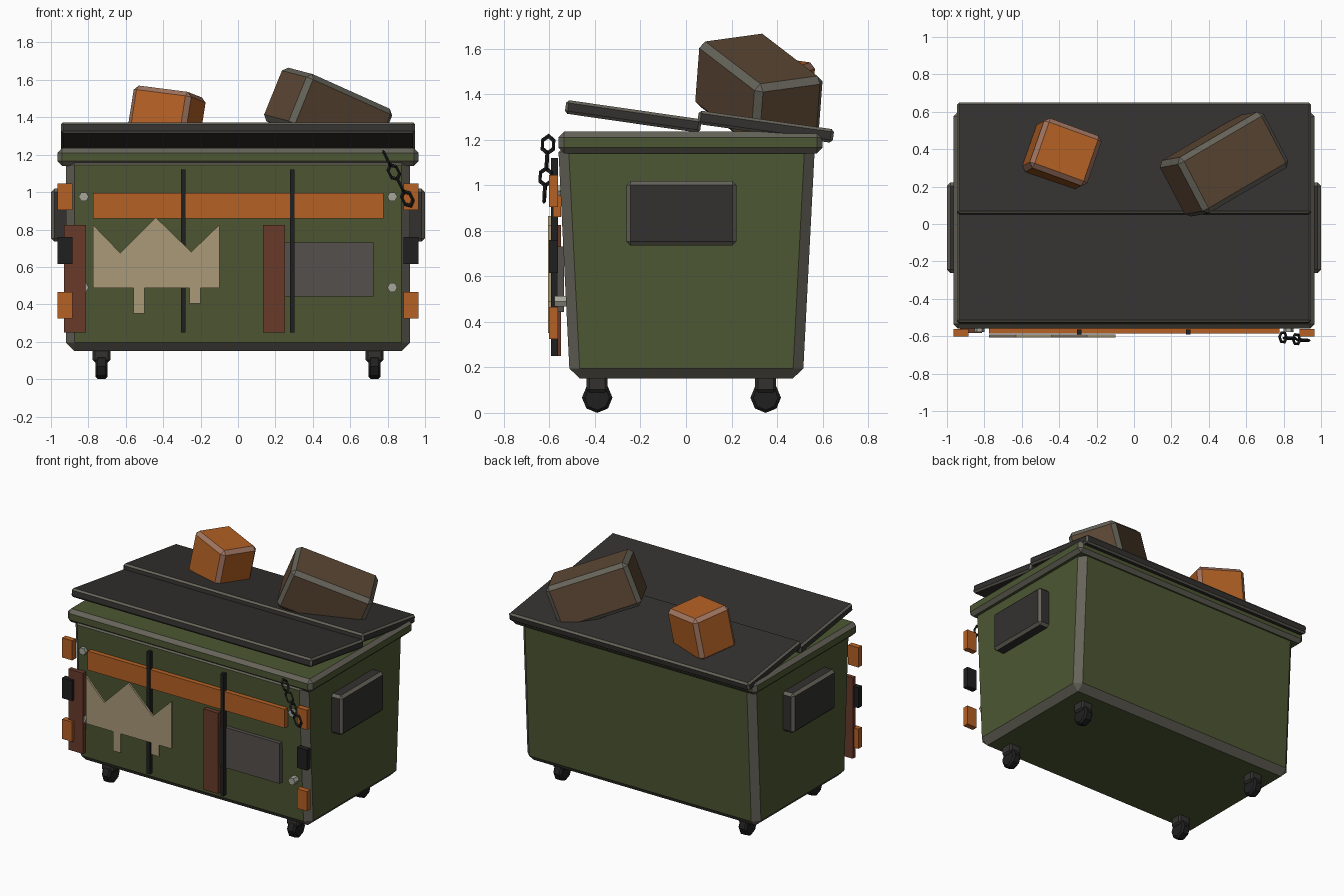
import bpy, bmesh, math
from mathutils import Matrix, Vector

if "Cube" in bpy.data.objects:
    bpy.data.objects.remove(bpy.data.objects["Cube"])


def mat(name, r, g, b):
    m = bpy.data.materials.new(name)
    m.diffuse_color = (r, g, b, 1)
    m.use_nodes = True
    m.node_tree.nodes["Principled BSDF"].inputs["Base Color"].default_value = m.diffuse_color
    return m


GREEN = mat("green_paint", 0.075, 0.095, 0.033)
EDGE = mat("worn_edge", 0.13, 0.125, 0.10)
DARK = mat("dark_plastic", 0.033, 0.031, 0.029)
BLACK = mat("black_metal", 0.014, 0.014, 0.014)
ORANGE = mat("orange", 0.46, 0.12, 0.018)
ORANGE_EDGE = mat("orange_edge", 0.36, 0.18, 0.12)
BROWN = mat("cardboard", 0.11, 0.065, 0.036)
TAN = mat("paper", 0.40, 0.32, 0.19)
RUST = mat("rust", 0.14, 0.042, 0.023)
GREY = mat("grey_patch", 0.09, 0.08, 0.072)
STEEL = mat("bolt_steel", 0.38, 0.38, 0.32)


def finish(name, bm, material, bevel=0, edge=None, angle=None):
    bmesh.ops.recalc_face_normals(bm, faces=bm.faces[:])
    me = bpy.data.meshes.new(name)
    bm.to_mesh(me)
    bm.free()
    ob = bpy.data.objects.new(name, me)
    bpy.context.collection.objects.link(ob)
    me.materials.append(material)
    if bevel:
        mod = ob.modifiers.new("chamfer", 'BEVEL')
        mod.width, mod.segments = bevel, 1
        mod.limit_method = 'ANGLE'
        mod.angle_limit = math.radians(angle or 30)
        if edge:
            me.materials.append(edge)
            mod.material = 1
    return ob


def box(name, lo, hi, material, bevel=0, edge=None):
    """Axis-aligned box between two corners."""
    lo, hi = Vector(lo), Vector(hi)
    bm = bmesh.new()
    bmesh.ops.create_cube(bm, size=1, matrix=Matrix.Translation((lo + hi) / 2) @ Matrix.Diagonal((*(hi - lo), 1)))
    return finish(name, bm, material, bevel, edge)


def turned_box(name, size, loc, rot, material, bevel, edge):
    bm = bmesh.new()
    bmesh.ops.create_cube(bm, size=1, matrix=Matrix.Diagonal((*size, 1)))
    ob = finish(name, bm, material, bevel, edge)
    ob.location, ob.rotation_euler = loc, rot
    return ob


def prism(name, pts, axis, a, b, material, bevel=0, edge=None):
    """Outline extruded along x (points are y,z) or y (points are x,z)."""
    place = (lambda p, d: (d, p[0], p[1])) if axis == 'x' else (lambda p, d: (p[0], d, p[1]))
    bm = bmesh.new()
    face = bm.faces.new([bm.verts.new(place(p, a)) for p in pts])
    ext = bmesh.ops.extrude_face_region(bm, geom=[face])
    shift = Vector(place((0, 0), b - a))
    bmesh.ops.translate(bm, vec=shift, verts=[v for v in ext["geom"] if isinstance(v, bmesh.types.BMVert)])
    return finish(name, bm, material, bevel, edge)


def cylinder(name, sides, radius, depth, loc, rot, material, bevel=0, turn=0):
    bm = bmesh.new()
    m = Matrix.Translation(loc) @ rot @ Matrix.Rotation(turn, 4, 'Z')
    bmesh.ops.create_cone(bm, cap_ends=True, segments=sides, radius1=radius, radius2=radius, depth=depth, matrix=m)
    return finish(name, bm, material, bevel, angle=60)


# Tapered bin and its rim
prism("bin_body", [(-0.51, 0.15), (0.513, 0.15), (0.567, 1.19), (-0.562, 1.19)], 'x', -0.92, 0.92, GREEN, 0.045, EDGE)
box("rim", (-0.965, -0.56, 1.14), (0.965, 0.60, 1.235), GREEN, 0.025, EDGE)

# Two lids, sloping to the back
turned_box("front_lid", (1.895, 0.60, 0.06), (0, -0.232, 1.302), (math.radians(-8.2), 0, 0), DARK, 0.012, EDGE)
turned_box("back_lid", (1.895, 0.60, 0.06), (0, 0.35, 1.257), (math.radians(-8), 0, 0), DARK, 0.012, EDGE)

# Rubbish on the lids
turned_box("orange_box", (0.33, 0.285, 0.30), (-0.385, 0.375, 1.39), (-0.13, 0.12, -0.35), ORANGE, 0.025, ORANGE_EDGE)
turned_box("cardboard_box", (0.57, 0.34, 0.31), (0.482, 0.32, 1.412), (0.13, 0.37, 0.53), BROWN, 0.028, EDGE)

ROT_X = Matrix.Rotation(math.pi / 2, 4, 'Y')
ROT_Y = Matrix.Rotation(math.pi / 2, 4, 'X')
for side, s in (("left", -1), ("right", 1)):
    # Side lifting pocket
    xs = sorted((s * 0.90, s * 1.0))
    box(f"{side}_pocket", (xs[0], -0.262, 0.735), (xs[1], 0.222, 1.018), DARK, 0.018, EDGE)
    # Casters
    for end, y in (("front", -0.39), ("back", 0.35)):
        x = s * 0.73
        box(f"{side}_{end}_caster_mount", (x - 0.047, y - 0.046, 0.09), (x + 0.047, y + 0.046, 0.17), DARK, 0.012)
        cylinder(f"{side}_{end}_wheel", 8, 0.067, 0.065, (x, y, 0.067), ROT_X, BLACK, 0.012)
    # Corner clips on the front
    xs = sorted((s * 0.885, s * 0.965))
    for part, z0, z1, m in (("top", 0.905, 1.045, ORANGE), ("middle", 0.615, 0.76, BLACK), ("bottom", 0.325, 0.465, ORANGE)):
        box(f"{side}_{part}_clip", (xs[0], -0.602, z0), (xs[1], -0.562, z1), m)
    # Hexagonal bolts
    for part, z in (("upper", 0.975), ("lower", 0.49)):
        cylinder(f"{side}_{part}_bolt", 6, 0.027, 0.05, (s * 0.825, -0.552, z), ROT_Y, STEEL, turn=math.pi / 6)

# Flat pieces on the front
box("orange_band", (-0.775, -0.585, 0.86), (0.778, -0.55, 0.995), ORANGE)
box("grey_patch", (0.25, -0.566, 0.443), (0.725, -0.535, 0.73), GREY)
for i, x in enumerate((-0.93, 0.133)):
    box(f"rust_strip_{i + 1}", (x, -0.582, 0.25), (x + 0.117, -0.55, 0.825), RUST)
for i, x in enumerate((-0.293, 0.29)):
    box(f"front_rib_{i + 1}", (x - 0.012, -0.592, 0.25), (x + 0.012, -0.563, 1.12), BLACK)
prism("torn_paper", [(-0.775, 0.825), (-0.63, 0.675), (-0.44, 0.865), (-0.25, 0.68), (-0.10, 0.825),
                     (-0.10, 0.487), (-0.20, 0.487), (-0.20, 0.405), (-0.26, 0.405), (-0.26, 0.487),
                     (-0.50, 0.487), (-0.50, 0.35), (-0.56, 0.35), (-0.56, 0.487), (-0.775, 0.487)],
      'y', -0.606, -0.592, TAN)

# Hanging chain of alternating links
along = Vector((0.45, -0.06, -0.89)).normalized()
across = Vector((0, 1, 0))
across = (across - along * across.dot(along)).normalized()
third = along.cross(across)
for i in range(4):
    y_axis, z_axis = (across, third) if i % 2 == 0 else (-third, across)
    frame = Matrix((along, y_axis, z_axis)).transposed().to_4x4()
    pos = Vector((0.797 + 0.036 * i, -0.606 - 0.005 * i, 1.178 - 0.071 * i))
    bpy.ops.mesh.primitive_torus_add(major_segments=6, minor_segments=4, major_radius=0.028, minor_radius=0.008)
    link = bpy.context.object
    link.name = f"chain_link_{i + 1}"
    link.data.transform(Matrix.Translation(pos) @ frame @ Matrix.Diagonal((1.5, 1, 1, 1)))
    link.data.materials.append(BLACK)
